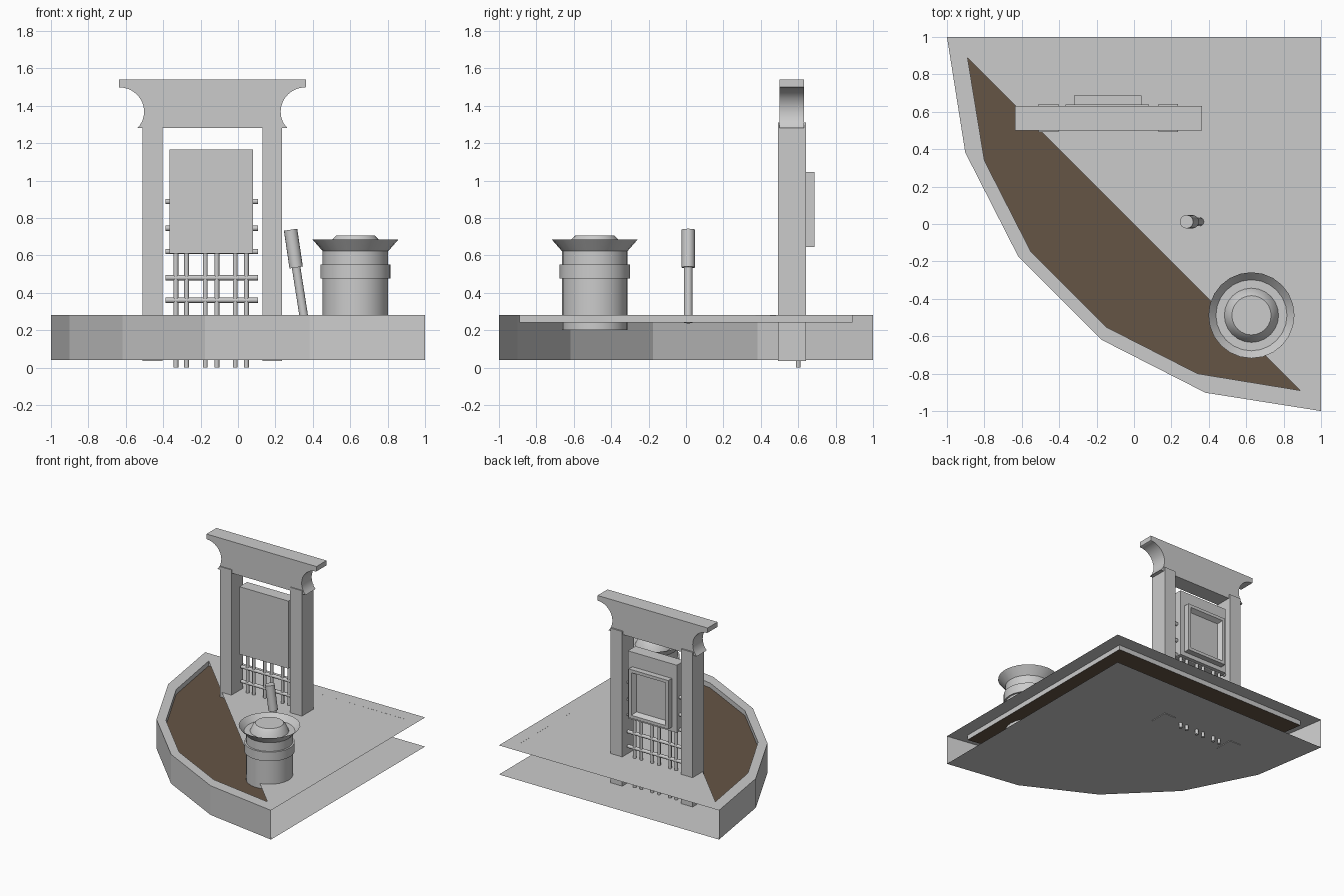
import bpy, bmesh, math
from mathutils import Vector

if "Cube" in bpy.data.objects:
    bpy.data.objects.remove(bpy.data.objects["Cube"])


def make(name, verts, faces, recalc=True):
    me = bpy.data.meshes.new(name)
    me.from_pydata([tuple(v) for v in verts], [], faces)
    if recalc:
        bm = bmesh.new()
        bm.from_mesh(me)
        bmesh.ops.recalc_face_normals(bm, faces=bm.faces)
        bm.to_mesh(me)
        bm.free()
    ob = bpy.data.objects.new(name, me)
    bpy.context.collection.objects.link(ob)
    return ob


def smooth(ob):
    bpy.ops.object.select_all(action='DESELECT')
    ob.select_set(True)
    bpy.context.view_layer.objects.active = ob
    bpy.ops.object.shade_smooth_by_angle(angle=math.radians(35))


def box(name, x0, x1, y0, y1, z0, z1):
    v = [(x, y, z) for x in (x0, x1) for y in (y0, y1) for z in (z0, z1)]
    f = [(0, 1, 3, 2), (4, 6, 7, 5), (0, 4, 5, 1), (2, 3, 7, 6), (0, 2, 6, 4), (1, 5, 7, 3)]
    return make(name, v, f)


def rod(name, a, b, r, n=12):
    a, b = Vector(a), Vector(b)
    q = (b - a).to_track_quat('Z', 'Y')
    ring = [q @ Vector((r * math.cos(t), r * math.sin(t), 0))
            for t in (2 * math.pi * i / n for i in range(n))]
    v = [a + p for p in ring] + [b + p for p in ring]
    f = [(i, (i + 1) % n, n + (i + 1) % n, n + i) for i in range(n)]
    f += [tuple(range(n)), tuple(range(n, 2 * n))]
    ob = make(name, v, f)
    smooth(ob)
    return ob


def lathe(name, profile, cx, cy, n=24):
    v = [(cx + r * math.cos(2 * math.pi * i / n), cy + r * math.sin(2 * math.pi * i / n), z)
         for r, z in profile for i in range(n)]
    f = [(k * n + i, k * n + (i + 1) % n, (k + 1) * n + (i + 1) % n, (k + 1) * n + i)
         for k in range(len(profile) - 1) for i in range(n)]
    f += [tuple(range(n)), tuple(range(len(v) - n, len(v)))]
    ob = make(name, v, f)
    smooth(ob)
    return ob


# Quarter-round tray: curved wall, floor sheet, rim; the two straight sides are open
outer = [(1 - 2 * math.cos(math.radians(18 * i)), 1 - 2 * math.sin(math.radians(18 * i)))
         for i in range(6)] + [(1, 1)]
inner = [(-.89, .89), (-.8, .34), (-.55, -.15), (-.15, -.55), (.34, -.8), (.89, -.89), (.89, .89)]
n = 7
verts = [(x, y, .04) for x, y in outer] + [(x, y, .28) for x, y in outer]
verts += [(x, y, .28) for x, y in inner] + [(x, y, .24) for x, y in inner]
faces = [tuple(reversed(range(n)))]
faces += [(i, i + 1, n + i + 1, n + i) for i in range(5)]
for k in (1, 2):
    faces += [(k * n + i, k * n + (i + 1) % n, (k + 1) * n + (i + 1) % n, (k + 1) * n + i)
              for i in range(n)]
make("tray_base", verts, faces, recalc=False)

# Brown soil inside the tray
soil = make("soil", [(x, y, .24) for x, y in inner], [tuple(range(n))], recalc=False)
mat = bpy.data.materials.new("soil_brown")
mat.diffuse_color = (.13, .09, .06, 1)
mat.use_nodes = True
mat.node_tree.nodes["Principled BSDF"].inputs["Base Color"].default_value = mat.diffuse_color
soil.data.materials.append(mat)

# Triangular deck sheet over the corner half
make("corner_deck", [(-1, 1, .281), (1, 1, .279), (1, -1, .281)], [(0, 1, 2)], recalc=False)

# Gate posts, mirrored around the gate centre
GX = -.137
for side, s in (("left", -1), ("right", 1)):
    xs = sorted((GX + s * .267, GX + s * .373))
    box("gate_post_" + side, *xs, .492, .642, .035, 1.31)

# Lintel with concave scooped ends
half = [(.5, 1.54), (.5, 1.5)]
for i in range(13):
    t = math.radians(90 + 134 * i / 12)
    half.append((.497 + .132 * math.cos(t), 1.368 + .13 * math.sin(t)))
half[-1] = (half[-1][0], 1.28)
prof = [(GX + x, z) for x, z in half] + [(GX - x, z) for x, z in reversed(half)]
m = len(prof)
verts = [(x, y, z) for y in (.5, .63) for x, z in prof]
faces = [(i, (i + 1) % m, m + (i + 1) % m, m + i) for i in range(m)]
faces += [tuple(range(m)), tuple(range(m, 2 * m))]
smooth(make("gate_lintel", verts, faces))

# Hanging panel with a recessed frame on its back
box("panel", -.365, .08, .54, .64, .61, 1.165)


def rect(g, y):
    return [(-.32 + g, y, .645 + g), (.04 - g, y, .645 + g), (.04 - g, y, 1.045 - g), (-.32 + g, y, 1.045 - g)]


verts = rect(0, .635) + rect(0, .687) + rect(.025, .687) + rect(.045, .65)
faces = [(k * 4 + i, k * 4 + (i + 1) % 4, k * 4 + 4 + (i + 1) % 4, k * 4 + 4 + i)
         for k in range(3) for i in range(4)]
faces += [(0, 1, 2, 3), (12, 13, 14, 15)]
make("panel_back_frame", verts, faces)

# Lattice bars
for i, x in enumerate((-.332, -.275, -.175, -.113, -.015, .045)):
    rod(f"lattice_upright_{i}", (x, .6, 0), (x, .6, .65), .013)
for i, z in enumerate((.36, .48, .62, .745, .888)):
    rod(f"lattice_rail_{i}", (-.387, .6, z), (.107, .6, z), .014)

# Leaning stick with thicker handle
rod("stick_shaft", (.357, .012, .24), (.31, .012, .54), .023, 16)
rod("stick_handle", (.311, .012, .535), (.281, .012, .737), .036, 16)

# Round pot: body, band, flared bowl and domed lid
lathe("pot", [(.175, .2), (.175, .475), (.188, .476), (.188, .55), (.175, .551), (.175, .622),
              (.23, .685), (.19, .64), (.145, .64), (.125, .685), (.105, .705)], .628, -.488)
